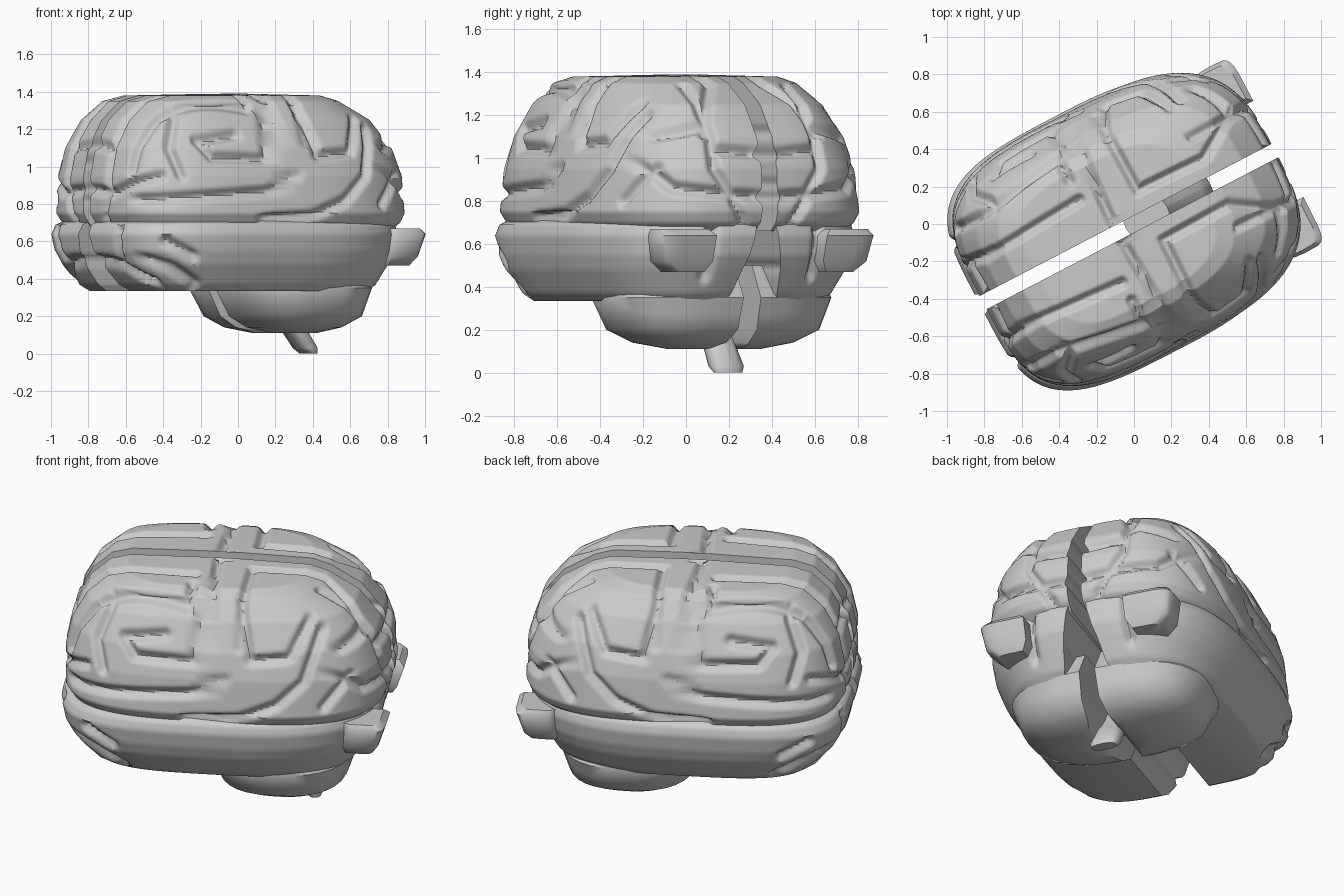
import bpy, bmesh, math
from mathutils import Vector
from mathutils.geometry import intersect_point_line

cube = bpy.data.objects.get("Cube")
if cube:
    bpy.data.objects.remove(cube, do_unlink=True)

grey = bpy.data.materials.new("pale_grey")
grey.use_nodes = True
grey.diffuse_color = (0.6, 0.6, 0.6, 1)
grey.node_tree.nodes["Principled BSDF"].inputs["Base Color"].default_value = (0.6, 0.6, 0.6, 1)

TURN = math.radians(27.5)   # the long axis is turned about z
FRONT, REAR, SIDE, TOP = (Vector(d) for d in ((-1, 0, 0), (1, 0, 0), (0, 1, 0), (0, 0, 1)))


def distance(p, path):
    best = 9
    for a, b in zip(path, path[1:]):
        a, b = Vector(a), Vector(b)
        q, t = intersect_point_line(p, a, b)
        best = min(best, (p - a.lerp(b, min(max(t, 0), 1))).length)
    return best


def project(co, direction):
    if direction is TOP:
        return Vector((co.x, co.y))
    if direction is SIDE:
        return Vector((co.x, co.z))
    return Vector((co.y, co.z))


def carve(bm, grooves, depth=0.034, width=0.042):
    """Press soft furrows into the surface along projected paths."""
    bm.normal_update()
    moves = []
    for v in bm.verts:
        press = 0
        for direction, paths in grooves:
            facing = min(1, (v.normal.dot(direction) - 0.3) * 4)
            if facing > 0:
                p = project(v.co, direction)
                near = min(distance(p, path) for path in paths)
                t = max(0, 1 - near / width)
                press = max(press, facing * t * t * (3 - 2 * t))
        moves.append((v, v.normal * press * depth))
    for v, move in moves:
        v.co -= move


def lobes(name, levels, segs, step, powers, grooves=None):
    """Loft half-outlines (z, front x, rear x, inner y, outer y), then mirror.
    The powers set how square the front and rear corners are."""
    rows = []
    for a, b in zip(levels, levels[1:]):
        n = max(1, math.ceil(max(abs(p - q) for p, q in zip(a, b)) / step))
        rows += [[p + (q - p) * i / n for p, q in zip(a, b)] for i in range(n)]
    rows.append(levels[-1])
    bm = bmesh.new()
    rings = []
    for z, x0, x1, y0, y1 in rows:
        ring = []
        for i in range(segs + 1):
            c, s = math.cos(math.pi * i / segs), max(0, math.sin(math.pi * i / segs))
            power = powers[c > 0]
            x = (x0 + x1) / 2 + (x1 - x0) / 2 * math.copysign(abs(c) ** power, c)
            ring.append(bm.verts.new((x, y0 + (y1 - y0) * s ** power, z)))
        rings.append(ring)
    for low, high in zip(rings, rings[1:]):
        for i in range(segs + 1):
            j = (i + 1) % (segs + 1)
            bm.faces.new((low[i], low[j], high[j], high[i]))
    bm.faces.new(rings[0])
    bm.faces.new(rings[-1])
    bmesh.ops.recalc_face_normals(bm, faces=bm.faces)
    if grooves:
        carve(bm, grooves)
    half = bm.verts[:] + bm.edges[:] + bm.faces[:]
    copy = bmesh.ops.duplicate(bm, geom=half)["geom"]
    for v in copy:
        if isinstance(v, bmesh.types.BMVert):
            v.co.y *= -1
    bmesh.ops.recalc_face_normals(bm, faces=bm.faces)
    mesh = bpy.data.meshes.new(name)
    bm.to_mesh(mesh)
    bm.free()
    mesh.materials.append(grey)
    obj = bpy.data.objects.new(name, mesh)
    bpy.context.collection.objects.link(obj)
    obj.rotation_euler.z = TURN
    bpy.ops.object.select_all(action='DESELECT')
    obj.select_set(True)
    bpy.context.view_layer.objects.active = obj
    bpy.ops.object.shade_smooth_by_angle(angle=math.radians(45))


# Furrows between the folds of the upper hemispheres
upper_folds = (
    (SIDE, (
        ((-.9, .82), (-.15, .87), (0, .96)),
        ((-.2, .72), (.1, .74), (.3, .82), (.44, .95), (.52, 1.2)),
        ((.08, 1.36), (.15, 1.06), (.36, 1.08), (.45, 1.25)),
        ((-.12, 1.36), (-.16, 1.04), (-.48, 1.05), (-.55, 1.14), (-.32, 1.17)),
        ((-.62, 1.3), (-.7, 1.1), (-.66, .95)),
        ((.55, .8), (.68, .95)),
    )),
    (TOP, (
        ((-.06, .7), (-.1, .06)),
        ((.09, .62), (.1, .15), (.5, .14), (.75, .3)),
        ((-.8, .21), (-.2, .25)),
        ((-.7, .42), (-.2, .5), (-.2, .36)),
    )),
    (REAR, (
        ((.04, 1.02), (.27, 1.04)),
        ((.04, .82), (.2, .83), (.28, .95), (.27, 1.36)),
        ((.2, .83), (.46, .86), (.6, 1)),
        ((.2, .83), (.13, .7)),
        ((.3, 1.15), (.5, 1.1)),
    )),
    (FRONT, (
        ((.04, .88), (.3, .86), (.55, .95)),
        ((.22, 1.3), (.24, .88), (.18, .72)),
        ((.42, 1.25), (.42, .98)),
        ((.04, 1.12), (.2, 1.1)),
    )),
)
lobes("upper_hemispheres", [
    (.66, -.84, .78, .04, .63), (.7, -.88, .83, .04, .67),
    (.75, -.91, .85, .04, .695), (.95, -.91, .84, .04, .67),
    (1.1, -.88, .79, .04, .625), (1.25, -.8, .67, .04, .55),
    (1.35, -.69, .5, .04, .47), (1.38, -.58, .4, .04, .4),
    (1.39, -.1, 0, .04, .08)], 200, .013, (.56, .68), upper_folds)

# Side lobes below the long horizontal furrow
side_folds = (
    (SIDE, (((-.88, .52), (-.7, .46), (-.55, .37)), ((-.75, .6), (-.6, .52)))),
    (FRONT, (((.1, .5), (.3, .48), (.45, .38)), ((.32, .48), (.36, .66)))),
    (REAR, (((.28, .45), (.28, .68)),)),
)
lobes("side_lobes", [
    (.335, -.72, .65, .14, .56), (.37, -.78, .69, .12, .6),
    (.48, -.87, .76, .1, .665), (.55, -.91, .8, .08, .69),
    (.64, -.93, .82, .06, .705), (.69, -.91, .81, .05, .69),
    (.72, -.84, .76, .05, .64)], 140, .02, (.55, .76), side_folds)

# Thin blocky lobes on the back corners
lobes("rear_corner_lobes", [
    (.47, .62, .8, .32, .48), (.52, .62, .83, .29, .54),
    (.64, .62, .87, .29, .56), (.67, .62, .84, .32, .54)], 12, .1, (.5, .35))

# Lower brain halves, with a split between them
lobes("cerebellum", [
    (.11, .16, .4, .09, .22), (.14, .02, .52, .06, .38),
    (.2, -.08, .62, .05, .5), (.35, -.16, .67, .045, .56),
    (.5, -.14, .58, .045, .5)], 16, .12, (.78, .78))

# Stem sweeping backwards to its tip
lobes("brain_stem", [
    (0, .39, .46, 0, .07), (.03, .35, .46, 0, .085),
    (.13, .27, .4, 0, .075), (.25, .1, .3, 0, .09),
    (.45, -.05, .2, 0, .1)], 8, .2, (.8, .8))
